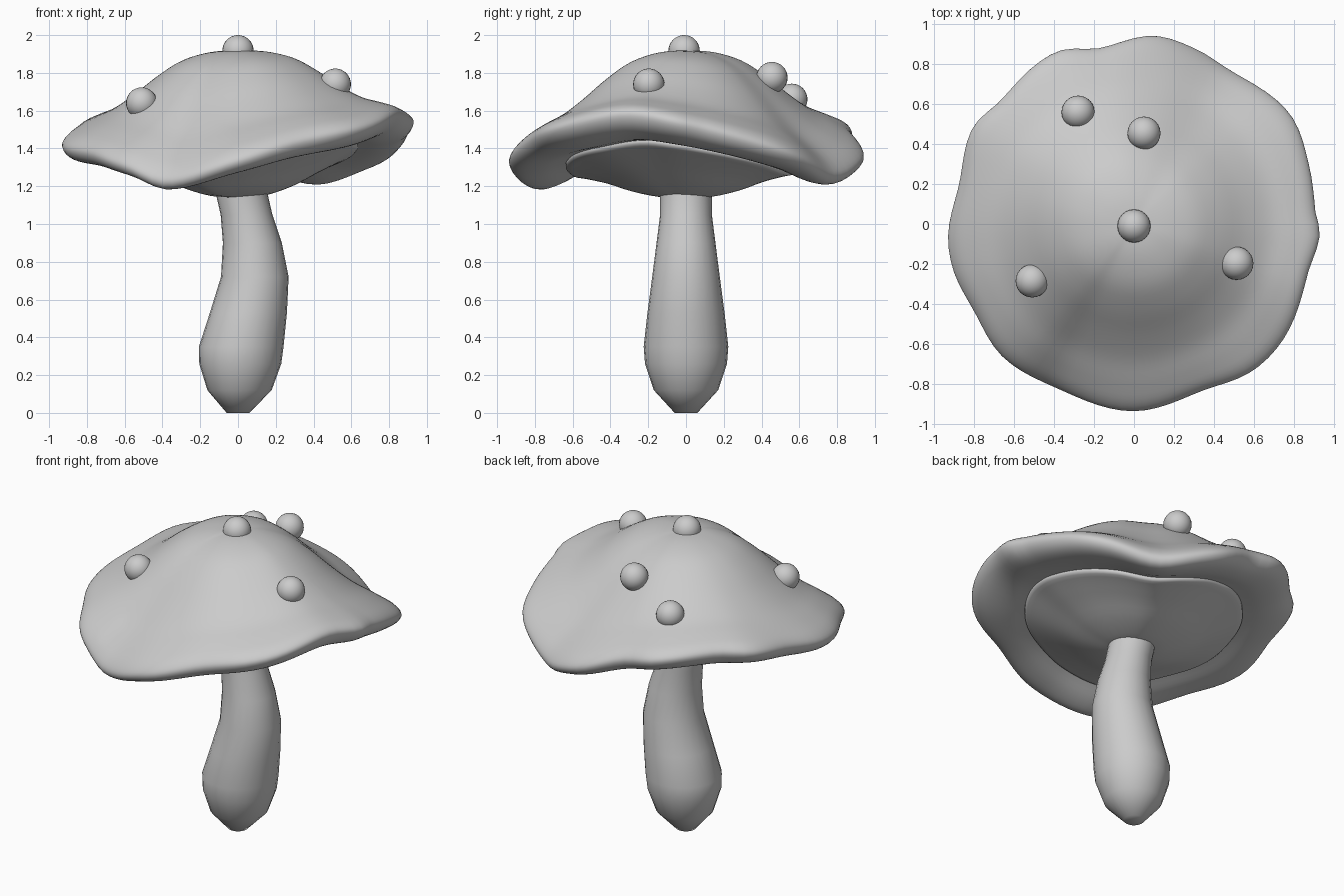
import bpy, bmesh
from math import sin, cos, radians, pi

if "Cube" in bpy.data.objects:
    bpy.data.objects.remove(bpy.data.objects["Cube"])

SEG = 96

# Rim height (lower lip) and rim radius against angle in degrees
RIM_Z = [(18, 1.395), (40, 1.29), (60, 1.20), (79, 1.27), (102, 1.40), (135, 1.47),
         (163, 1.42), (188, 1.35), (213, 1.31), (230, 1.25), (245, 1.17), (270, 1.275),
         (290, 1.37), (315, 1.45), (338, 1.52), (355, 1.485)]
RIM_R = [(4, .91), (19, .925), (35, .955), (57, .908), (71, .93), (84, .947), (101, .897),
         (114, .945), (137, .91), (149, .94), (167, .898), (184, .933), (194, .934),
         (209, .912), (225, .935), (246, .908), (270, .937), (292, .902), (309, .945),
         (322, .945), (344, .905), (357, .932)]


def hermite(a, b, ma, mb, h, t):
    return ((2*t**3 - 3*t*t + 1)*a + (t**3 - 2*t*t + t)*h*ma
            + (3*t*t - 2*t**3)*b + (t**3 - t*t)*h*mb)


def periodic(table, deg):
    """Smooth periodic interpolation of (degrees, value) pairs."""
    deg %= 360
    p = ([(a - 360, v) for a, v in table[-3:]] + table
         + [(a + 360, v) for a, v in table[:3]])
    for i in range(1, len(p) - 2):
        if p[i][0] <= deg <= p[i+1][0]:
            h = p[i+1][0] - p[i][0]
            ma = (p[i+1][1] - p[i-1][1]) / (p[i+1][0] - p[i-1][0])
            mb = (p[i+2][1] - p[i][1]) / (p[i+2][0] - p[i][0])
            return hermite(p[i][1], p[i+1][1], ma, mb, h, (deg - p[i][0]) / h)


def smooth_path(pts, n):
    """Catmull-Rom samples through a list of points."""
    q = [pts[0]] + pts + [pts[-1]]
    out = []
    for i in range(1, len(q) - 2):
        for k in range(n):
            out.append(tuple(hermite(b, c, (c - a)/2, (d - b)/2, 1, k/n)
                             for a, b, c, d in zip(q[i-1], q[i], q[i+1], q[i+2])))
    return out + [pts[-1]]


def finish(ob, angle):
    bpy.ops.object.select_all(action='DESELECT')
    ob.select_set(True)
    bpy.context.view_layer.objects.active = ob
    bpy.ops.object.shade_smooth_by_angle(angle=radians(angle))


def loft(name, count, rows, point, angle=60):
    """Skin closed rings of points and cap both ends."""
    bm = bmesh.new()
    rings = [[bm.verts.new(point(row, 2*pi*j/count)) for j in range(count)] for row in rows]
    for a, b in zip(rings, rings[1:]):
        for j in range(count):
            k = (j + 1) % count
            bm.faces.new((a[j], a[k], b[k], b[j]))
    bm.faces.new(rings[0])
    bm.faces.new(rings[-1])
    bmesh.ops.recalc_face_normals(bm, faces=bm.faces)
    me = bpy.data.meshes.new(name)
    bm.to_mesh(me)
    bm.free()
    ob = bpy.data.objects.new(name, me)
    bpy.context.collection.objects.link(ob)
    finish(ob, angle)
    return ob


def wavy(row, a):
    """Place a profile point at an angle, bent by the rim waves."""
    r, z = row
    deg = a * 180 / pi
    f = r / .93
    rr = r * (1 + (periodic(RIM_R, deg)/.93 - 1) * f**4)
    return rr*cos(a), rr*sin(a), z + (periodic(RIM_Z, deg) - 1.36) * f**1.8


# Cap: dome, rounded lip and underside
cap_profile = [(.004, 1.92), (.15, 1.908), (.3, 1.86), (.43, 1.775), (.56, 1.67), (.68, 1.585),
               (.8, 1.525), (.89, 1.475), (.93, 1.425), (.91, 1.375), (.85, 1.345),
               (.75, 1.34), (.62, 1.365), (.4, 1.40), (.004, 1.45)]
loft("cap", SEG, smooth_path(cap_profile, 4), wavy, 80)

# Gill disc under the cap
gill_profile = [(.004, 1.145), (.14, 1.148), (.3, 1.195), (.44, 1.26), (.57, 1.315), (.635, 1.345),
                (.6, 1.385), (.4, 1.42), (.004, 1.43)]
loft("gills", SEG, smooth_path(gill_profile, 3), wavy, 80)

# Stem: rings of (z, centre x, radius)
stem_rings = [(0, 0, .06), (.12, .008, .17), (.26, .012, .217), (.35, .017, .224),
              (.53, .055, .204), (.72, .089, .179), (.9, .076, .156), (1.05, .045, .137),
              (1.15, .022, .137), (1.25, .01, .137)]
loft("stem", 24, stem_rings,
     lambda s, a: (s[1] + s[2]*cos(a), s[2]*sin(a), s[0]))

# Warts scattered over the dome
warts = [(0, -.01, 1.917), (.515, -.197, 1.74), (-.51, -.285, 1.64),
         (.05, .455, 1.775), (-.28, .56, 1.66)]
for i, pos in enumerate(warts):
    bpy.ops.mesh.primitive_uv_sphere_add(segments=24, ring_count=16, radius=.083, location=pos)
    wart = bpy.context.object
    wart.name = f"wart_{i + 1}"
    finish(wart, 60)
